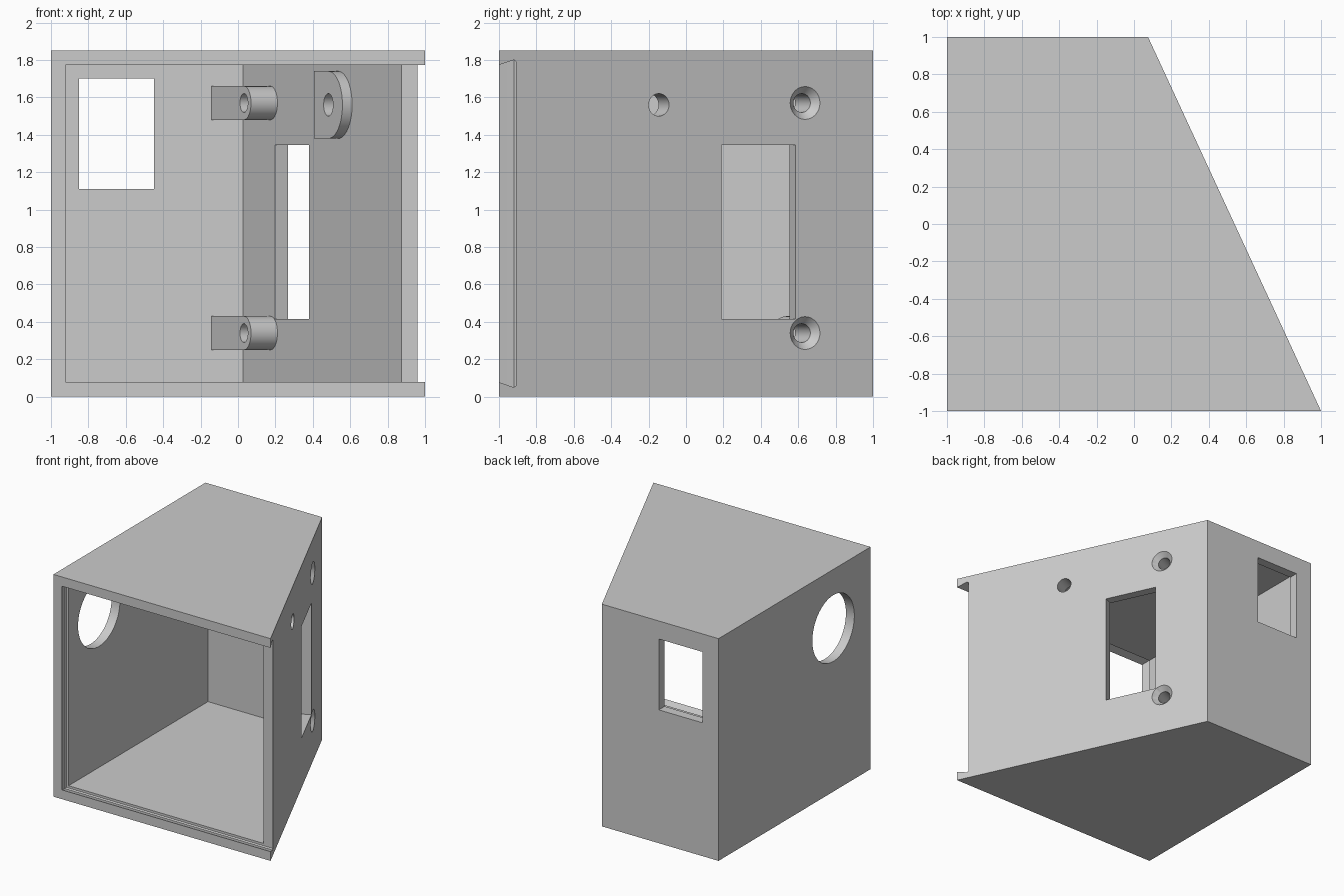
import bpy, math
from mathutils import Matrix, Vector

cube = bpy.data.objects.get("Cube")
if cube:
    bpy.data.objects.remove(cube, do_unlink=True)

grey = bpy.data.materials.new("plain grey")
grey.use_nodes = True
grey.diffuse_color = (0.6, 0.6, 0.6, 1)
grey.node_tree.nodes["Principled BSDF"].inputs["Base Color"].default_value = grey.diffuse_color

WALL, HEIGHT, BACK_X = 0.077, 1.85, 0.075
slant = Vector((BACK_X - 1, 2, 0)).normalized()      # along the slanted wall
normal = slant.cross(Vector((0, 0, 1)))              # out of the slanted wall


def frame(origin, u, v):
    u, v = Vector(u), Vector(v)
    m = Matrix((u, v, u.cross(v))).transposed().to_4x4()
    m.translation = origin
    return m


FLOOR = Matrix.Identity(4)
SIDE = frame((1, -1, 0), slant, (0, 0, 1))           # u along wall, v up, depth outward
LEFT_FACE = frame((-1, 0, 0), (0, 1, 0), (0, 0, 1))
FRONT = frame((0, -1, 0), (1, 0, 0), (0, 0, 1))      # depth runs towards -y


def loft(name, sections, m):
    """Solid through matching outlines, each given as (outline, depth)."""
    n = len(sections[0][0])
    verts = [m @ Vector((a, b, d)) for outline, d in sections for a, b in outline]
    last = (len(sections) - 1) * n
    faces = [tuple(reversed(range(n))), tuple(range(last, last + n))]
    for k in range(0, last, n):
        for i in range(n):
            j = (i + 1) % n
            faces.append((k + i, k + j, k + n + j, k + n + i))
    mesh = bpy.data.meshes.new(name)
    mesh.from_pydata(verts, [], faces)
    mesh.materials.append(grey)
    ob = bpy.data.objects.new(name, mesh)
    bpy.context.collection.objects.link(ob)
    return ob


def prism(name, outline, d0, d1, m):
    return loft(name, [(outline, d0), (outline, d1)], m)


def rect(a0, a1, b0, b1):
    return [(a0, b0), (a1, b0), (a1, b1), (a0, b1)]


def circle(a, b, r, n=48):
    return [(a + r * math.cos(2 * math.pi * i / n), b + r * math.sin(2 * math.pi * i / n))
            for i in range(n)]


def tongue(a, b, r, length, n=24):
    """Half round towards the front, straight towards the back."""
    arc = [(a + r * math.cos(t), b + r * math.sin(t))
           for t in (math.pi / 2 + math.pi * i / n for i in range(n + 1))]
    return arc + [(a + length, b - r), (a + length, b + r)]


def combine(target, other, operation):
    mod = target.modifiers.new(operation.title(), 'BOOLEAN')
    mod.operation, mod.object, mod.solver = operation, other, 'EXACT'
    bpy.context.view_layer.update()
    bpy.context.view_layer.objects.active = target
    bpy.ops.object.modifier_apply(modifier=mod.name)
    bpy.data.objects.remove(other, do_unlink=True)


# Hollow case, open at the front
case = prism("case", [(-1, -1), (1, -1), (BACK_X, 1), (-1, 1)], 0, HEIGHT, FLOOR)


def inner_x(y):
    return 1 + (y + 1) * slant.x / slant.y - WALL / normal.x


y0, y1 = -1.1, 1 - WALL
combine(case, prism("cavity", [(WALL - 1, y0), (inner_x(y0), y0), (inner_x(y1), y1), (WALL - 1, y1)],
                    WALL, HEIGHT - WALL, FLOOR), 'DIFFERENCE')


# Dovetail slot for a sliding lid, open on the slanted side
def slot(grow):
    w = WALL - grow
    return rect(w - 1, 1.2, w, HEIGHT - w)


combine(case, loft("lid_slot", [(slot(0.019), -0.09), (slot(0.027), -0.08),
                                (slot(0.024), -0.07), (slot(0), 0), (slot(-0.004), 0.02)],
                   frame((0, -1, 0), (1, 0, 0), (0, 0, 1))), 'DIFFERENCE')

# Bosses on the inside of the slanted wall
SCREW_U, SCREW_V = 1.803, (0.34, 1.57)
LUG_U, LUG_V = 0.942, 1.56
for v in SCREW_V:
    combine(case, prism("screw_boss", tongue(SCREW_U, v, 0.09, 0.41), -0.233, -0.05, SIDE), 'UNION')
combine(case, prism("lug", tongue(LUG_U, LUG_V, 0.18, 0.185), -0.134, -0.05, SIDE), 'UNION')

# Countersunk screw holes and the plain hole
for v in SCREW_V:
    wide, narrow = circle(SCREW_U, v, 0.0875), circle(SCREW_U, v, 0.05)
    combine(case, loft("screw_hole", [(narrow, -0.3), (narrow, -0.04), (wide, 0), (wide, 0.05)],
                       SIDE), 'DIFFERENCE')
combine(case, prism("lug_hole", circle(LUG_U, LUG_V, 0.06), -0.2, 0.05, SIDE), 'DIFFERENCE')

# Openings in the slanted, back and left walls
combine(case, prism("side_window", rect(1.311, 1.746, 0.415, 1.345), -0.12, 0.05, SIDE), 'DIFFERENCE')
combine(case, prism("back_window", rect(-0.85, -0.45, 1.11, 1.7), -2.1, -1.85, FRONT), 'DIFFERENCE')
combine(case, prism("round_opening", circle(-0.51, 1.36, 0.276, 64), -0.1, 0.15, LEFT_FACE), 'DIFFERENCE')

bpy.ops.object.select_all(action='DESELECT')
case.select_set(True)
bpy.context.view_layer.objects.active = case
bpy.ops.object.shade_smooth_by_angle(angle=math.radians(30))
